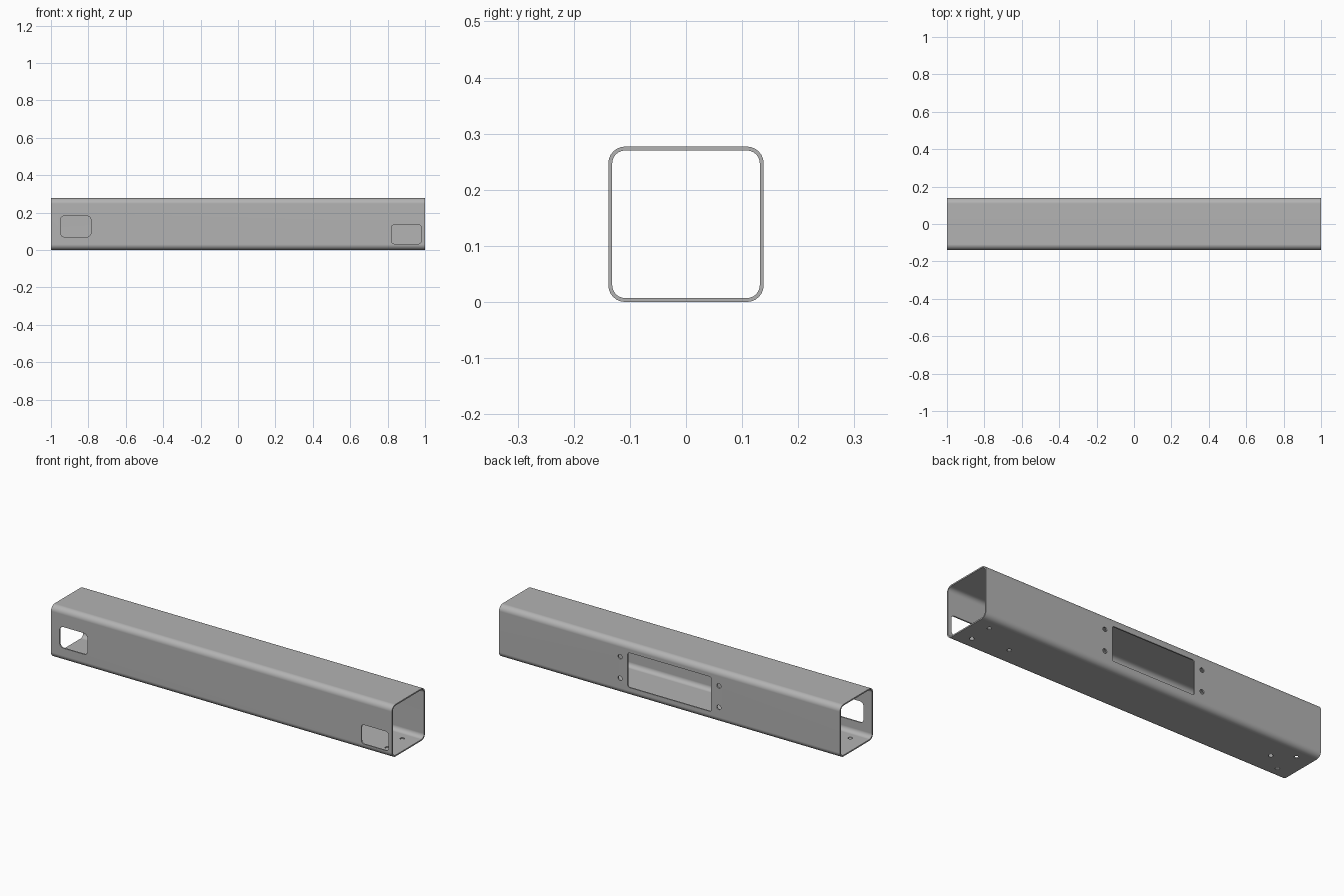
import bpy, bmesh, math
from mathutils import Matrix, Vector

if "Cube" in bpy.data.objects:
    bpy.data.objects.remove(bpy.data.objects["Cube"], do_unlink=True)

LENGTH, SIZE, WALL, RADIUS = 2.0, 0.277, 0.007, 0.03
MID = SIZE / 2

steel = bpy.data.materials.new("steel_grey")
steel.use_nodes = True
colour = (0.45, 0.45, 0.45, 1)
steel.diffuse_color = colour
steel.node_tree.nodes["Principled BSDF"].inputs["Base Color"].default_value = colour


def rounded_rect(w, h, r, steps=6):
    """Counter-clockwise outline of a rounded rectangle centred on the origin."""
    points = []
    for i, (sx, sy) in enumerate([(1, 1), (-1, 1), (-1, -1), (1, -1)]):
        for k in range(steps + 1):
            a = math.pi / 2 * (i + k / steps)
            points.append((sx * (w / 2 - r) + r * math.cos(a),
                           sy * (h / 2 - r) + r * math.sin(a)))
    return points


def circle(r, n=20):
    return [(r * math.cos(math.tau * i / n), r * math.sin(math.tau * i / n)) for i in range(n)]


def make_object(name, bm):
    bmesh.ops.recalc_face_normals(bm, faces=bm.faces)
    mesh = bpy.data.meshes.new(name)
    bm.to_mesh(mesh)
    bm.free()
    obj = bpy.data.objects.new(name, mesh)
    bpy.context.collection.objects.link(obj)
    mesh.materials.append(steel)
    return obj


def add_prism(bm, outline, depth, matrix):
    """Solid prism along local z, centred on the matrix origin."""
    low, high = ([bm.verts.new(matrix @ Vector((x, y, s * depth / 2))) for x, y in outline]
                 for s in (-1, 1))
    bm.faces.new(low[::-1])
    bm.faces.new(high)
    for i in range(len(outline)):
        j = (i + 1) % len(outline)
        bm.faces.new((low[i], low[j], high[j], high[i]))


# Square tube: outer and inner skins joined by end rims
bm = bmesh.new()
rings = []
for inset in (0, WALL):
    outline = rounded_rect(SIZE - 2 * inset, SIZE - 2 * inset, RADIUS - inset)
    for x in (-LENGTH / 2, LENGTH / 2):
        rings.append([bm.verts.new((x, y, z + MID)) for y, z in outline])
outer_a, outer_b, inner_a, inner_b = rings
count = len(outer_a)
for first, second in ((outer_a, outer_b), (outer_b, inner_b), (inner_b, inner_a), (inner_a, outer_a)):
    for i in range(count):
        j = (i + 1) % count
        bm.faces.new((first[i], first[j], second[j], second[i]))
tube = make_object("square_tube", bm)

# Cutters for the wall openings and bolt holes
cuts = bmesh.new()
CUT = 0.04
upright = Matrix.Rotation(math.pi / 2, 4, 'X')


def cut_wall(outline, x, z, side):
    add_prism(cuts, outline, CUT, Matrix.Translation((x, side * MID, z)) @ upright)


# Front access windows
cut_wall(rounded_rect(0.163, 0.112, 0.022), -0.868, 0.126, -1)
cut_wall(rounded_rect(0.158, 0.102, 0.015), 0.9, 0.084, -1)

# Back opening with its four bolt holes
cut_wall(rounded_rect(0.49, 0.184, 0.01), 0, MID, 1)
for sx in (-1, 1):
    for sz in (-1, 1):
        cut_wall(circle(0.012), sx * 0.29, MID + sz * 0.057, 1)

# Mounting holes in the floor near both ends
for x, y in ((0.918, 0.065), (0.918, -0.06), (0.72, -0.03),
             (-0.915, 0.065), (-0.915, -0.07), (-0.817, 0)):
    add_prism(cuts, circle(0.011), CUT, Matrix.Translation((x, y, 0)))

cutter = make_object("opening_cutter", cuts)
cutter.hide_render = True

bpy.ops.object.select_all(action='DESELECT')
bpy.context.view_layer.objects.active = tube
tube.select_set(True)
boolean = tube.modifiers.new("openings", 'BOOLEAN')
boolean.operation = 'DIFFERENCE'
boolean.solver = 'EXACT'
boolean.object = cutter
bpy.ops.object.modifier_apply(modifier=boolean.name)
bpy.data.objects.remove(cutter, do_unlink=True)

# Smooth rounded corners with flat walls
bpy.ops.object.shade_smooth_by_angle(angle=math.radians(35))
weighted = tube.modifiers.new("flat_walls", 'WEIGHTED_NORMAL')
weighted.keep_sharp = True
